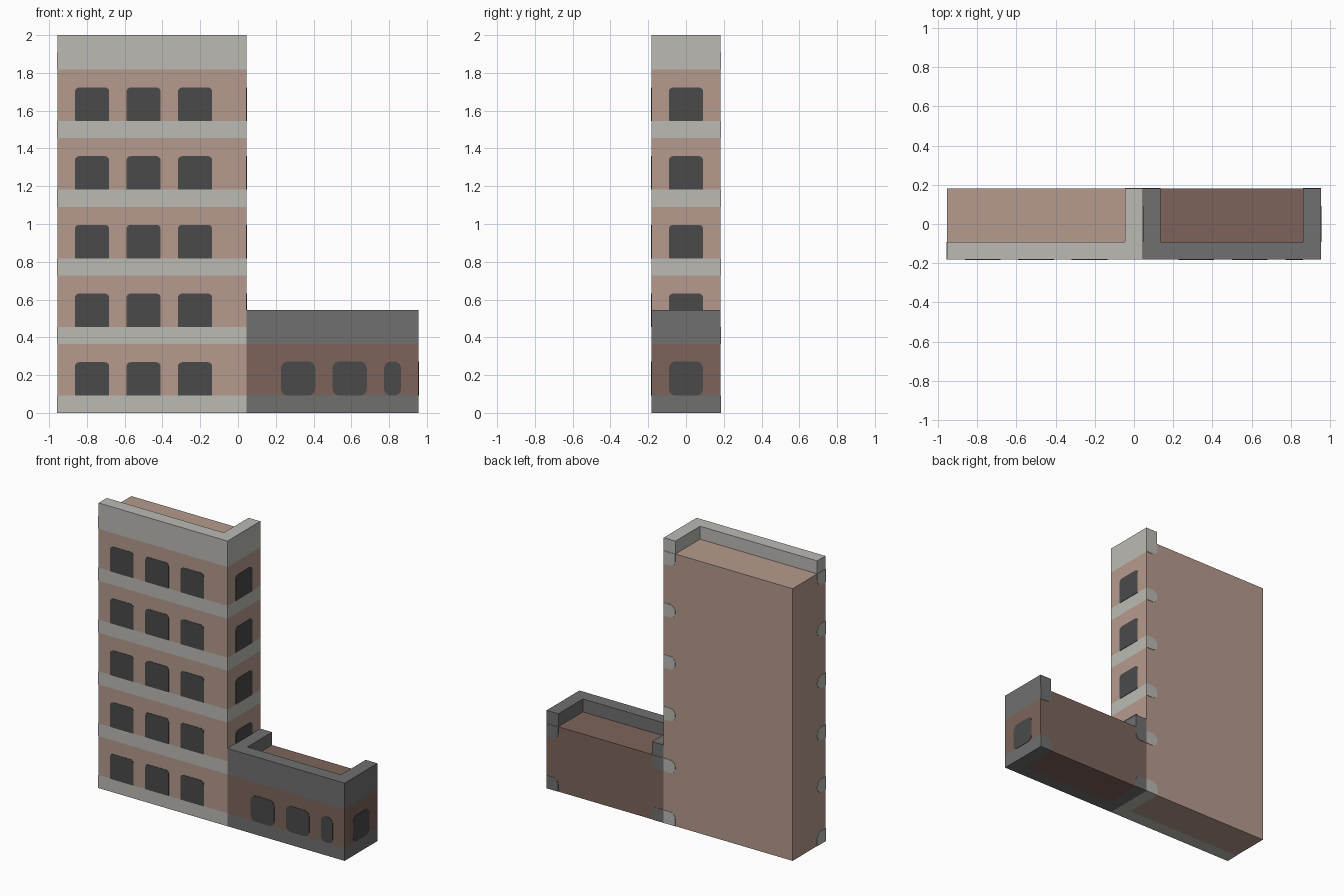
import bpy, bmesh, math
from mathutils import Vector

cube = bpy.data.objects.get("Cube")
if cube:
    bpy.data.objects.remove(cube, do_unlink=True)

U = 1 / 11          # building module; all dimensions below are in modules
HALF_DEPTH = 2
THICK = 0.03        # plate thickness in modules


def material(name, hex_colour):
    rgb = [int(hex_colour[i:i + 2], 16) / 255 for i in (0, 2, 4)]
    lin = [c / 12.92 if c <= 0.04045 else ((c + 0.055) / 1.055) ** 2.4 for c in rgb]
    mat = bpy.data.materials.new(name)
    mat.use_nodes = True
    mat.diffuse_color = (*lin, 1)
    mat.node_tree.nodes["Principled BSDF"].inputs["Base Color"].default_value = (*lin, 1)
    return mat


brick = material("pale brick", "B69B8E")
trim = material("light stone", "BBBAB4")
dark_brick = material("dark brick", "7C645B")
dark_trim = material("dark stone", "707070")
glass = material("window grey", "4A4A4A")


def finish(name, bm, mats):
    bmesh.ops.recalc_face_normals(bm, faces=bm.faces)
    bmesh.ops.scale(bm, vec=(U, U, U), verts=bm.verts)
    mesh = bpy.data.meshes.new(name)
    bm.to_mesh(mesh)
    bm.free()
    for m in mats:
        mesh.materials.append(m)
    obj = bpy.data.objects.new(name, mesh)
    bpy.context.collection.objects.link(obj)


def building(name, x0, x1, height, bands, inner_x, mats):
    """Block with stone bands, and a parapet around an open-backed roof."""
    roof = height - 1
    in0, in1 = inner_x
    bm = bmesh.new()
    bmesh.ops.create_cube(bm, size=1)
    for v in bm.verts:
        v.co = ((x0 if v.co.x < 0 else x1), v.co.y * 2 * HALF_DEPTH,
                (0 if v.co.z < 0 else roof))
    cuts = [((0, 0, z), (0, 0, 1)) for band in bands for z in band if 0 < z < roof]
    cuts += [((x, 0, 0), (1, 0, 0)) for x in inner_x if x0 < x < x1]
    cuts += [((0, -1, 0), (0, 1, 0))]
    for co, no in cuts:
        bmesh.ops.bisect_plane(bm, geom=bm.verts[:] + bm.edges[:] + bm.faces[:],
                               plane_co=co, plane_no=no)

    def on_rim(c):
        return c.y < -1 or c.x < in0 or c.x > in1

    # raise the parapet out of the rim of the roof
    bm.normal_update()
    rim = [f for f in bm.faces
           if f.normal.z > 0.5 and on_rim(f.calc_center_median())]
    raised = bmesh.ops.extrude_face_region(bm, geom=rim)["geom"]
    bmesh.ops.translate(bm, vec=(0, 0, 1),
                        verts=[g for g in raised if isinstance(g, bmesh.types.BMVert)])

    # stone on the parapet, base rim and street-side bands
    bmesh.ops.recalc_face_normals(bm, faces=bm.faces)
    bm.normal_update()
    for f in bm.faces:
        c, n = f.calc_center_median(), f.normal
        street = n.y < -0.5 or n.x > 0.5
        banded = street and any(a < c.z < b for a, b in bands)
        base = n.z < -0.5 and on_rim(c)
        f.material_index = int(banded or base or c.z > roof + 0.1)
    finish(name, bm, mats)


def outline(h0, h1, z0, z1, radii):
    """Rectangle with a radius per corner: low-left, low-right, top-right, top-left."""
    points = []
    for i, r in enumerate(radii):
        h, sh = (h0, 1) if i in (0, 3) else (h1, -1)
        z, sz = (z0, 1) if i < 2 else (z1, -1)
        for k in range(5 if r else 1):
            a = math.pi * (1 + i / 2 + k / 8)
            points.append((h + r * (sh + math.cos(a)), z + r * (sz + math.sin(a)))
                          if r else (h, z))
    return points


def plates(name, axis, wall, shapes, mat):
    """Thin plates lying on the wall where the axis coordinate equals wall."""
    out = Vector((1, 0, 0) if axis == "x" else (0, 1, 0))
    if wall < 0 and axis == "y" or wall < -1:
        out = -out
    bm = bmesh.new()
    for shape in shapes:
        verts = [bm.verts.new((wall, h, z) if axis == "x" else (h, wall, z))
                 for h, z in outline(*shape)]
        face = bm.faces.new(verts)
        new = bmesh.ops.extrude_face_region(bm, geom=[face])["geom"]
        bmesh.ops.translate(bm, vec=out * THICK,
                            verts=[g for g in new if isinstance(g, bmesh.types.BMVert)])
    finish(name, bm, [mat])


def corner_patches(name, axis, wall, h0, inner_low, bands, roof, mat):
    """Ends of the stone bands wrapping a corner, rounded on the inner side."""
    shapes = []
    for a, b in bands:
        low = 0.45 if a > 0 else 0
        top = 0.45 if b < roof else 0
        radii = (low, 0, 0, top) if inner_low else (0, low, top, 0)
        shapes.append((h0, h0 + 1, a, min(b, roof), radii))
    plates(name, axis, wall, shapes, mat)


# main blocks
tower_bands = [(0, 1)] + [(z, z + 1) for z in range(4, 20, 4)] + [(20, 22)]
annex_bands = [(0, 1), (4, 6)]
building("tower", -10.5, 0.5, 22, tower_bands, (-10.5, -0.5), [brick, trim])
building("annex", 0.5, 10.5, 6, annex_bands, (1.5, 9.5), [dark_brick, dark_trim])

# tower windows
arch = (0.06, 0.06, 0.25, 0.25)
floors = [1 + 4 * i for i in range(5)]
plates("tower_front_windows", "y", -HALF_DEPTH,
       [(x, x + 2, z, z + 1.95, arch) for z in floors for x in (-9.5, -6.5, -3.5)], glass)
plates("tower_side_windows", "x", 0.5,
       [(-1, 1, z, z + 1.95, arch) for z in floors[1:]], glass)

# annex windows
soft = (0.42,) * 4
plates("annex_front_windows", "y", -HALF_DEPTH,
       [(x, x + w, 1, 3, soft) for x, w in ((2.5, 2), (5.5, 2), (8.5, 1))], glass)
plates("annex_side_window", "x", 10.5, [(-1, 1, 1, 3, soft)], glass)

# band ends wrapping onto the plain walls
corner_patches("tower_back_band_ends", "y", HALF_DEPTH, -0.5, True, tower_bands, 21, trim)
corner_patches("tower_side_band_ends", "x", -10.5, -2, False, tower_bands, 21, trim)
corner_patches("annex_back_outer_band_ends", "y", HALF_DEPTH, 9.5, True,
               annex_bands, 5, dark_trim)
corner_patches("annex_back_inner_band_ends", "y", HALF_DEPTH, 0.5, False,
               annex_bands, 5, dark_trim)
